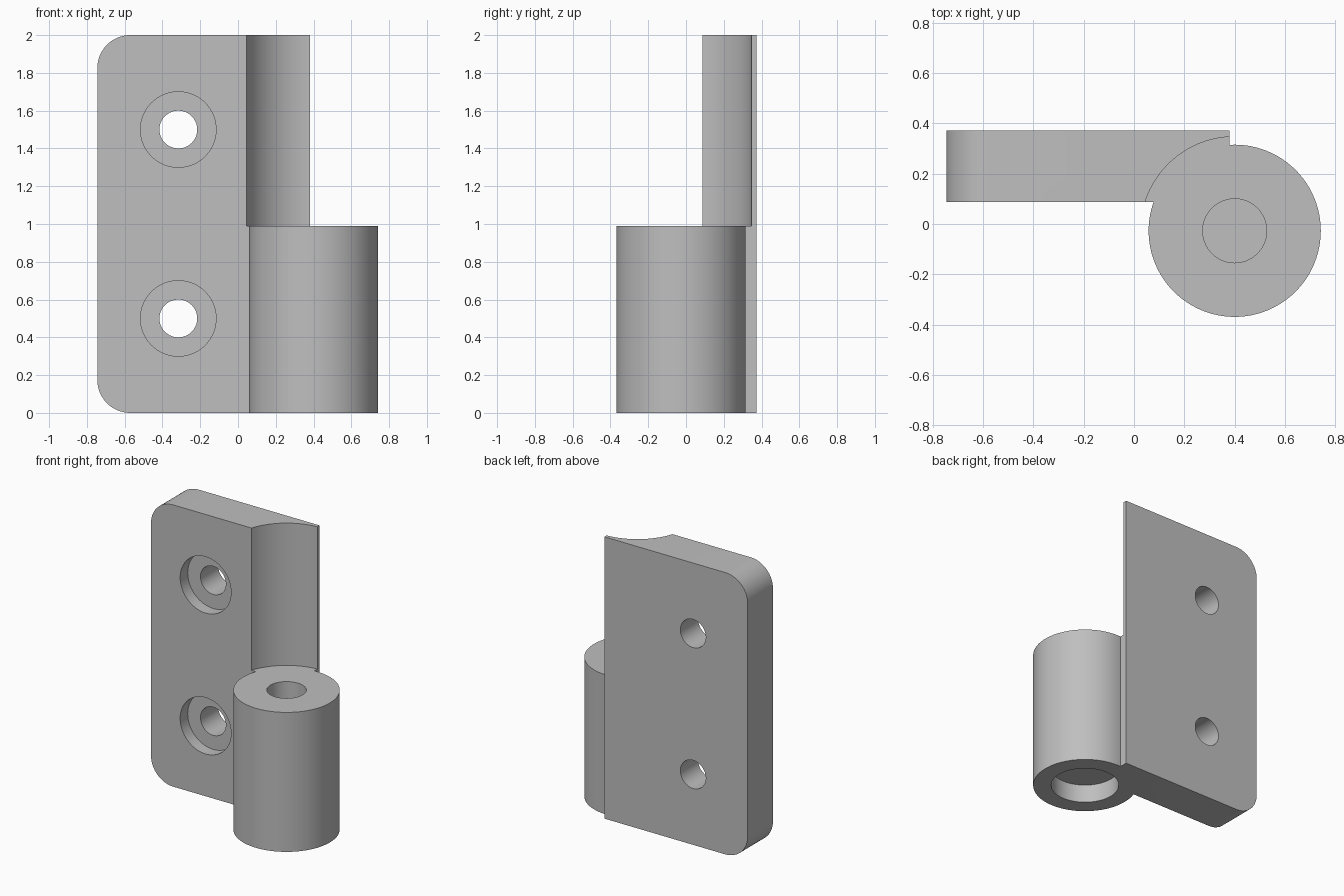
import bpy
import bmesh
from math import radians, sin, cos, pi

old = bpy.data.objects.get("Cube")
if old:
    bpy.data.objects.remove(old)

# One plain grey metal
metal = bpy.data.materials.new("grey_metal")
metal.use_nodes = True
grey = (0.52, 0.52, 0.52, 1)
metal.diffuse_color = grey
metal.node_tree.nodes["Principled BSDF"].inputs["Base Color"].default_value = grey

HEIGHT = 2.0
LEFT, RIGHT = -0.745, 0.38          # leaf ends
FRONT, BACK = 0.088, 0.372          # leaf faces
CORNER = 0.175
BARREL_X, BARREL_Y = 0.4, -0.027
BARREL_R, BARREL_TOP = 0.342, 0.99
HOLE_X = -0.316


def extrude_outline(name, outline, offset):
    """Solid made by extruding a closed loop of points."""
    bm = bmesh.new()
    face = bm.faces.new([bm.verts.new(p) for p in outline])
    moved = bmesh.ops.extrude_face_region(bm, geom=[face])["geom"]
    bmesh.ops.translate(bm, vec=offset,
                        verts=[v for v in moved if isinstance(v, bmesh.types.BMVert)])
    bmesh.ops.recalc_face_normals(bm, faces=bm.faces)
    mesh = bpy.data.meshes.new(name)
    bm.to_mesh(mesh)
    bm.free()
    mesh.materials.append(metal)
    obj = bpy.data.objects.new(name, mesh)
    bpy.context.collection.objects.link(obj)
    return obj


def upright_cylinder(name, radius, bottom, top, sides=96):
    loop = [(BARREL_X + radius * cos(2 * pi * i / sides),
             BARREL_Y + radius * sin(2 * pi * i / sides), bottom) for i in range(sides)]
    return extrude_outline(name, loop, (0, 0, top - bottom))


def screw_cylinder(name, radius, z, start, end, sides=64):
    loop = [(HOLE_X + radius * cos(2 * pi * i / sides), start,
             z + radius * sin(2 * pi * i / sides)) for i in range(sides)]
    return extrude_outline(name, loop, (0, end - start, 0))


def combine(target, tool, operation):
    """Apply a boolean and discard the tool solid."""
    tool.hide_render = True
    mod = target.modifiers.new(tool.name, "BOOLEAN")
    mod.operation = operation
    mod.solver = "EXACT"
    mod.object = tool
    bpy.context.view_layer.objects.active = target
    bpy.ops.object.modifier_apply(modifier=mod.name)
    bpy.data.objects.remove(tool)


# Leaf: flat plate with its two outer corners rounded
outline = [(RIGHT, FRONT, 0), (RIGHT, FRONT, HEIGHT)]
for start, z in ((90, HEIGHT - CORNER), (180, CORNER)):
    for i in range(17):
        a = radians(start + 90 * i / 16)
        outline.append((LEFT + CORNER + CORNER * cos(a), FRONT, z + CORNER * sin(a)))
hinge = extrude_outline("hinge_leaf_and_barrel", outline, (0, BACK - FRONT, 0))

# Hollow clearing the mating barrel, then the lower barrel itself
combine(hinge, upright_cylinder("clearance", 0.374, BARREL_TOP, HEIGHT + 0.1), "DIFFERENCE")
combine(hinge, upright_cylinder("barrel", BARREL_R, 0, BARREL_TOP), "UNION")

# Pin bore from above and shallow recess from below
combine(hinge, upright_cylinder("pin_bore", 0.127, 0.25, BARREL_TOP + 0.1), "DIFFERENCE")
combine(hinge, upright_cylinder("bottom_recess", 0.223, -0.1, 0.13), "DIFFERENCE")

# Counterbored screw holes
for z in (0.5, 1.5):
    combine(hinge, screw_cylinder("screw_hole", 0.1, z, FRONT - 0.1, BACK + 0.1), "DIFFERENCE")
    combine(hinge, screw_cylinder("counterbore", 0.2, z, FRONT - 0.1, FRONT + 0.085), "DIFFERENCE")

# Smooth round walls, crisp edges
bpy.ops.object.select_all(action="DESELECT")
hinge.select_set(True)
bpy.context.view_layer.objects.active = hinge
bpy.ops.object.shade_smooth_by_angle(angle=radians(25))
